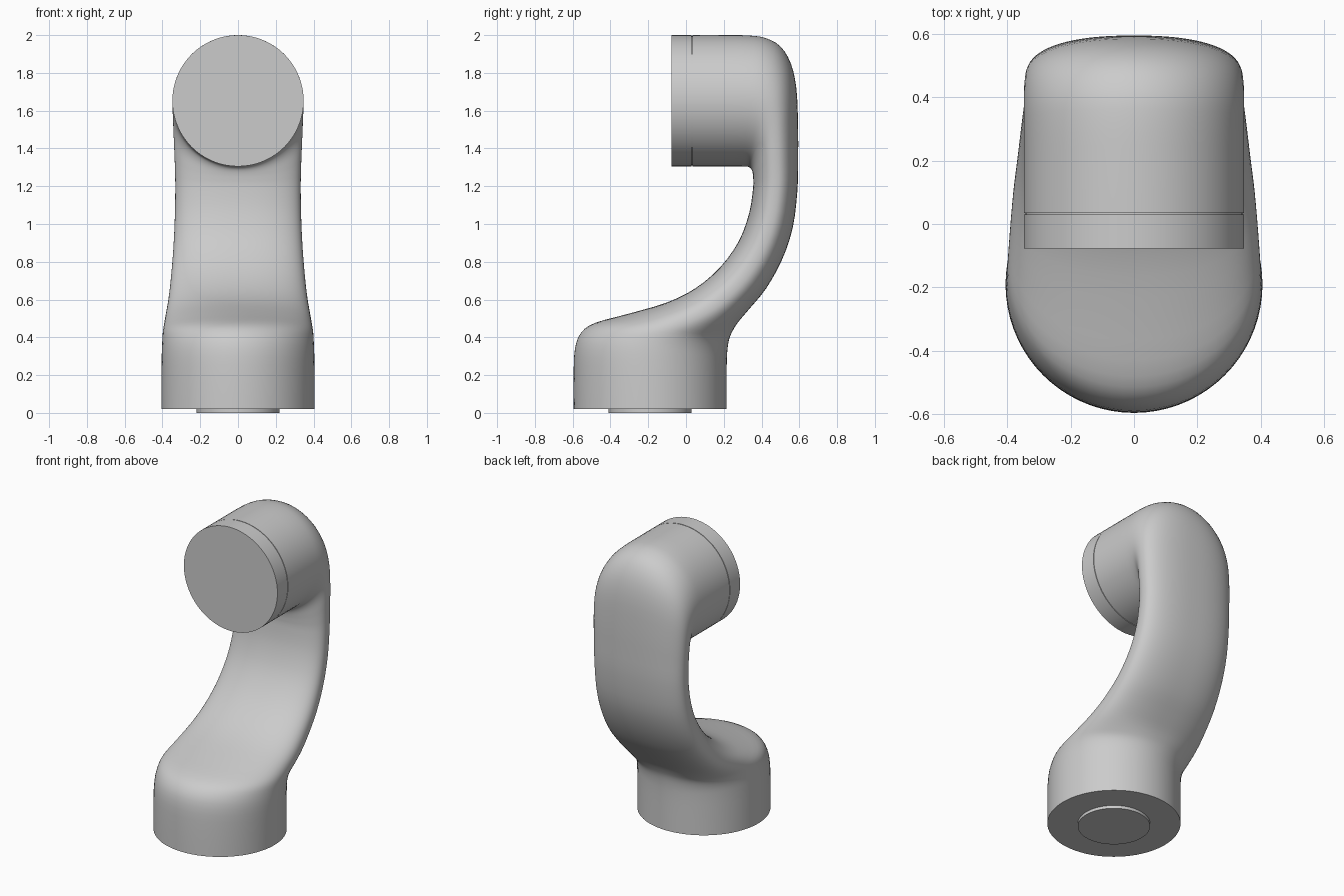
import bpy, bmesh, math
from mathutils import Vector, Matrix

if "Cube" in bpy.data.objects:
    bpy.data.objects.remove(bpy.data.objects["Cube"])

SIDES = 72
STEPS = 3


def finish(bm, name, angle=35):
    bmesh.ops.recalc_face_normals(bm, faces=bm.faces)
    mesh = bpy.data.meshes.new(name)
    bm.to_mesh(mesh)
    bm.free()
    ob = bpy.data.objects.new(name, mesh)
    bpy.context.collection.objects.link(ob)
    bpy.ops.object.select_all(action='DESELECT')
    ob.select_set(True)
    bpy.context.view_layer.objects.active = ob
    bpy.ops.object.shade_smooth_by_angle(angle=math.radians(angle))
    return ob


def disc(name, radius, depth, centre, rot_x=0):
    bm = bmesh.new()
    mat = Matrix.Translation(centre) @ Matrix.Rotation(rot_x, 4, 'X')
    bmesh.ops.create_cone(bm, cap_ends=True, segments=SIDES, radius1=radius,
                          radius2=radius, depth=depth, matrix=mat)
    return finish(bm, name)


# Arm sections: inner y, inner z, outer y, outer z, half width, roundness exponent
sections = [
    (-0.595, 0.02, 0.215, 0.02, 0.405, 2.0),
    (-0.595, 0.20, 0.215, 0.18, 0.405, 2.0),
    (-0.588, 0.34, 0.216, 0.27, 0.404, 2.0),
    (-0.555, 0.425, 0.219, 0.33, 0.401, 2.0),
    (-0.48, 0.477, 0.226, 0.38, 0.398, 2.05),
    (-0.30, 0.526, 0.240, 0.42, 0.391, 2.15),
    (-0.10, 0.585, 0.272, 0.475, 0.381, 2.3),
    (0.05, 0.660, 0.335, 0.55, 0.368, 2.4),
    (0.18, 0.770, 0.425, 0.66, 0.355, 2.4),
    (0.28, 0.910, 0.508, 0.81, 0.343, 2.4),
    (0.335, 1.06, 0.565, 0.98, 0.335, 2.4),
    (0.355, 1.19, 0.590, 1.18, 0.332, 2.4),
    (0.356, 1.24, 0.594, 1.36, 0.334, 2.35),
    (0.354, 1.265, 0.593, 1.54, 0.338, 2.3),
    (0.350, 1.282, 0.584, 1.72, 0.342, 2.2),
    (0.344, 1.293, 0.555, 1.85, 0.345, 2.1),
    (0.335, 1.300, 0.500, 1.94, 0.347, 2.0),
    (0.322, 1.304, 0.420, 1.985, 0.3475, 2.0),
    (0.290, 1.305, 0.330, 1.998, 0.3475, 2.0),
    (0.200, 1.305, 0.200, 2.00, 0.3475, 2.0),
    (0.034, 1.305, 0.034, 2.00, 0.3475, 2.0),
]


def smooth_sections(rows):
    # Catmull-Rom between the given sections
    pts = [Vector(r) for r in rows]
    out = []
    for i in range(len(pts) - 1):
        a, b, c, d = pts[max(i - 1, 0)], pts[i], pts[i + 1], pts[min(i + 2, len(pts) - 1)]
        for s in range(STEPS):
            t = s / STEPS
            out.append(0.5 * (2 * b + (c - a) * t + (2 * a - 5 * b + 4 * c - d) * t ** 2
                              + (3 * b - a - 3 * c + d) * t ** 3))
    return out + [pts[-1]]


def spow(v, e):
    return math.copysign(abs(v) ** e, v)


# Curved arm body, lofted from round base to round head
bm = bmesh.new()
rings = []
for iy, iz, oy, oz, w, n in smooth_sections(sections):
    ring = []
    for k in range(SIDES):
        a = 2 * math.pi * k / SIDES
        c, s = spow(math.cos(a), 2 / n), spow(math.sin(a), 2 / n)
        ring.append(bm.verts.new((w * s, (iy + oy) / 2 + (oy - iy) / 2 * c,
                                  (iz + oz) / 2 + (oz - iz) / 2 * c)))
    rings.append(ring)
for r0, r1 in zip(rings, rings[1:]):
    for k in range(SIDES):
        j = (k + 1) % SIDES
        bm.faces.new((r0[k], r0[j], r1[j], r1[k]))
bm.faces.new(rings[0])
bm.faces.new(rings[-1])
finish(bm, "arm_body", 50)

# Thin seam and end cap on the head
disc("head_seam", 0.342, 0.02, (0, 0.03, 1.6525), math.pi / 2)
disc("head_cap", 0.3475, 0.108, (0, -0.024, 1.6525), math.pi / 2)

# Mounting disc under the base
disc("base_mount", 0.22, 0.03, (0, -0.19, 0.015))
